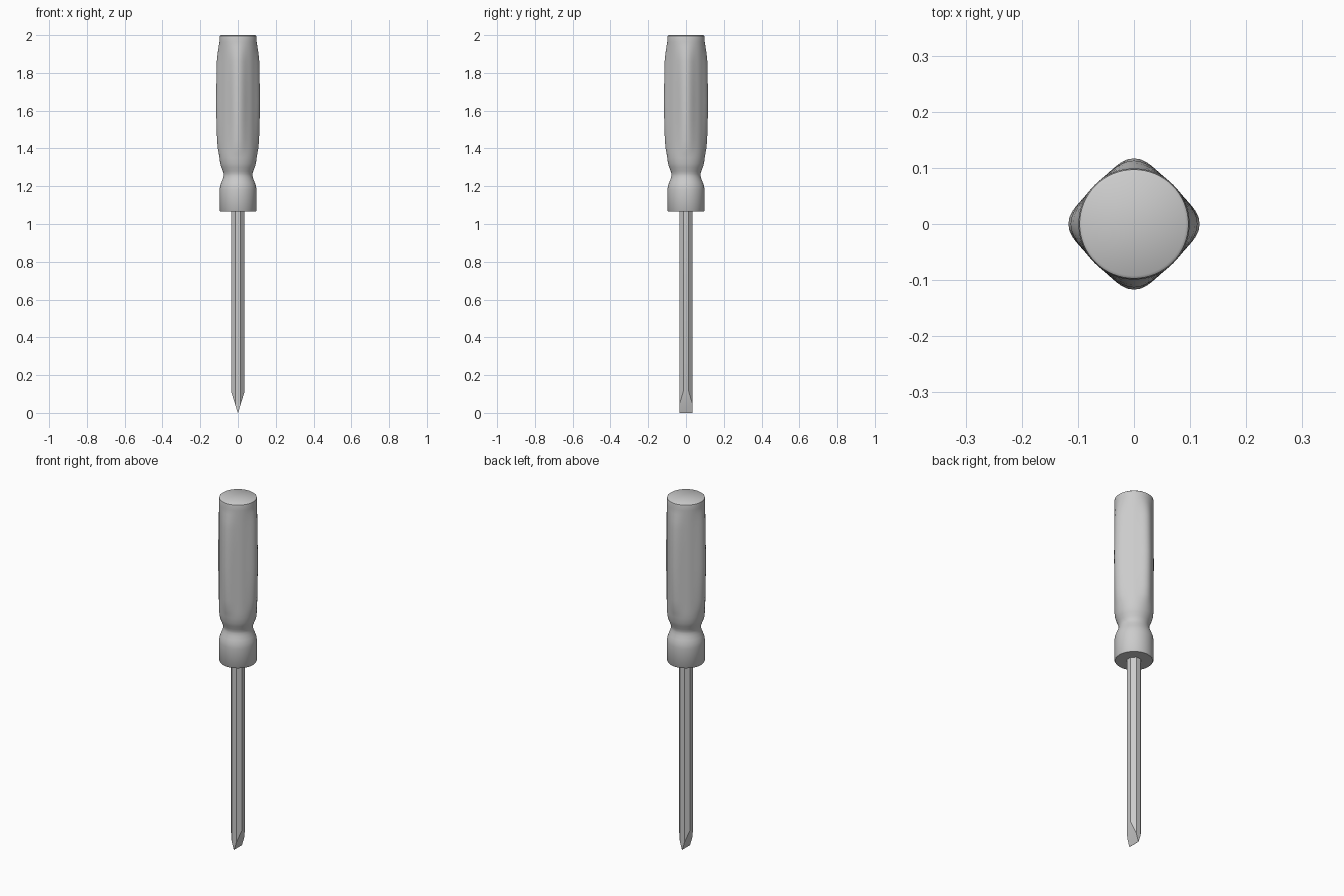
import bpy, bmesh, math

if "Cube" in bpy.data.objects:
    bpy.data.objects.remove(bpy.data.objects["Cube"])


def finish(bm, name, angle):
    bmesh.ops.recalc_face_normals(bm, faces=bm.faces[:])
    me = bpy.data.meshes.new(name)
    bm.to_mesh(me)
    bm.free()
    ob = bpy.data.objects.new(name, me)
    bpy.context.collection.objects.link(ob)
    bpy.ops.object.select_all(action='DESELECT')
    ob.select_set(True)
    bpy.context.view_layer.objects.active = ob
    bpy.ops.object.shade_smooth_by_angle(angle=math.radians(angle))
    return ob


def loft(bm, rings):
    """Skin a stack of closed rings and cap both ends."""
    loops = [[bm.verts.new(p) for p in ring] for ring in rings]
    n = len(loops[0])
    for a, b in zip(loops, loops[1:]):
        for i in range(n):
            j = (i + 1) % n
            bm.faces.new((a[i], a[j], b[j], b[i]))
    bm.faces.new(loops[0][::-1])
    bm.faces.new(loops[-1])


# Handle: turned profile (height, radius, grip ridge height)
profile = [
    (1.065, 0.094, 0), (1.071, 0.098, 0), (1.18, 0.098, 0), (1.20, 0.096, 0),
    (1.22, 0.089, 0), (1.24, 0.081, 0), (1.255, 0.077, 0), (1.265, 0.077, 0),
    (1.28, 0.081, 0), (1.30, 0.089, 0), (1.32, 0.095, 0), (1.35, 0.098, 0.001),
    (1.375, 0.099, 0.004), (1.40, 0.099, 0.009), (1.45, 0.099, 0.013),
    (1.55, 0.099, 0.016), (1.65, 0.099, 0.018), (1.75, 0.099, 0.016),
    (1.86, 0.099, 0.014), (1.90, 0.099, 0.010), (1.94, 0.099, 0.004),
    (1.965, 0.099, 0), (1.985, 0.099, 0), (1.996, 0.097, 0), (2.0, 0.092, 0),
]
N = 64
rings = []
for z, r, h in profile:
    ring = []
    for i in range(N):
        t = 2 * math.pi * i / N
        rr = r + h * ((1 + math.cos(4 * t)) / 2) ** 1.8
        ring.append((rr * math.cos(t), rr * math.sin(t), z))
    rings.append(ring)
bm = bmesh.new()
loft(bm, rings)
finish(bm, "handle", 40)

# Octagonal shaft, cut on both sides to a chisel tip
W, TIP = 0.035, 0.115
R = W / math.cos(math.pi / 8)
angles = [math.pi / 8 + i * math.pi / 4 for i in range(8)]
bm = bmesh.new()
loft(bm, [[(R * math.cos(a), R * math.sin(a), z) for a in angles] for z in (0, 1.08)])
for s in (-1, 1):
    res = bmesh.ops.bisect_plane(
        bm, geom=bm.verts[:] + bm.edges[:] + bm.faces[:], dist=1e-6,
        plane_co=(s * 0.0008, 0, 0), plane_no=(s * TIP, 0, -W), clear_outer=True)
    cut = [e for e in res['geom_cut'] if isinstance(e, bmesh.types.BMEdge)]
    bmesh.ops.holes_fill(bm, edges=[e for e in cut if e.is_boundary], sides=0)
finish(bm, "shaft", 30)
